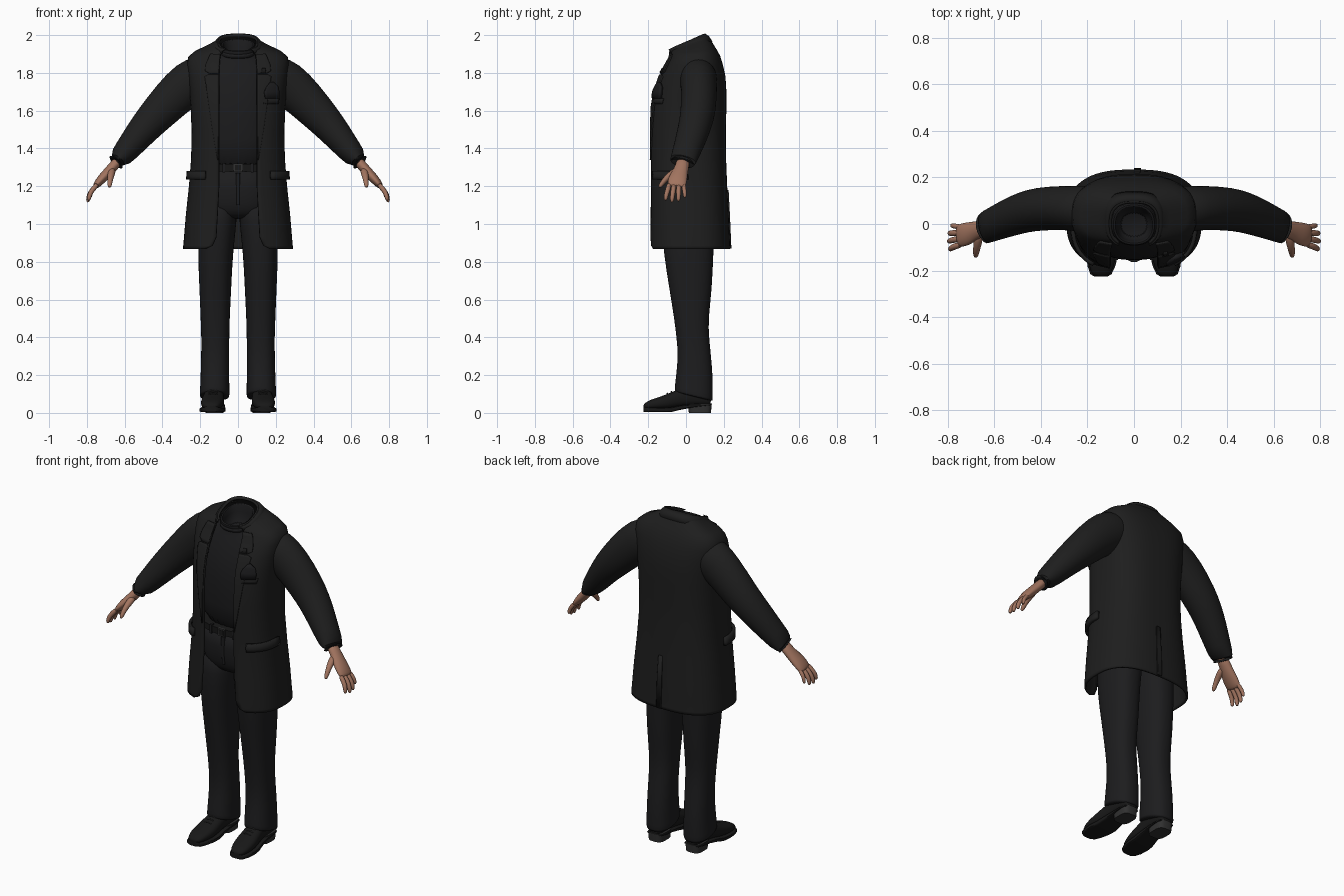
import bpy, bmesh, math
from mathutils import Vector

cube = bpy.data.objects.get("Cube")
if cube:
    bpy.data.objects.remove(cube, do_unlink=True)


def material(name, *rgb):
    m = bpy.data.materials.new(name)
    m.use_nodes = True
    m.diffuse_color = (*rgb, 1)
    m.node_tree.nodes["Principled BSDF"].inputs["Base Color"].default_value = (*rgb, 1)
    return m


COAT = material("coat_black", .013, .013, .013)
SHIRT = material("shirt_black", .011, .011, .012)
TROUSER = material("trouser_black", .012, .012, .013)
LEATHER = material("leather_black", .009, .009, .009)
SOLE = material("sole_grey", .03, .03, .03)
SKIN = material("skin", .36, .175, .115)


def skin_rings(name, rings, mat, closed=True, caps=True, mirror=False, sub=0, thick=0, angle=50):
    """Bridge rows of points into one surface."""
    bm = bmesh.new()
    rows = [[bm.verts.new(p) for p in r] for r in rings]
    n = len(rows[0])
    for a, b in zip(rows, rows[1:]):
        for i in range(n if closed else n - 1):
            j = (i + 1) % n
            bm.faces.new((a[i], a[j], b[j], b[i]))
    if closed and caps:
        bm.faces.new(rows[0])
        bm.faces.new(rows[-1])
    bmesh.ops.recalc_face_normals(bm, faces=bm.faces)
    mesh = bpy.data.meshes.new(name)
    bm.to_mesh(mesh)
    bm.free()
    ob = bpy.data.objects.new(name, mesh)
    bpy.context.collection.objects.link(ob)
    mesh.materials.append(mat)
    if thick:
        s = ob.modifiers.new("thickness", 'SOLIDIFY')
        s.thickness, s.offset = thick, 0
    if mirror:
        m = ob.modifiers.new("mirror", 'MIRROR')
        m.use_clip = False
        m.use_mirror_merge = False
    if sub:
        ob.modifiers.new("smooth", 'SUBSURF').levels = sub
        ob.modifiers["smooth"].render_levels = sub
    bpy.ops.object.select_all(action='DESELECT')
    ob.select_set(True)
    bpy.context.view_layer.objects.active = ob
    bpy.ops.object.shade_smooth_by_angle(angle=math.radians(angle))
    return ob


def oval(t, hx, yf, yb, p):
    """Point on a rounded-box outline; t = -90 degrees is the front."""
    c, s = math.cos(t), math.sin(t)
    x = hx * math.copysign(abs(c) ** p, c)
    return x, (yf + yb) / 2 + (yb - yf) / 2 * math.copysign(abs(s) ** p, s)


def body(name, sections, mat, p=.85, n=32, cx=0, **kw):
    """Upright loft; section = z, centre x, half width, front y, back y, tilt."""
    rings = []
    for z, cx, hx, yf, yb, tilt in sections:
        pts = [oval(math.tau * i / n, hx, yf, yb, p) for i in range(n)]
        rings.append([(x + cx, y, z + tilt * y) for x, y in pts])
    return skin_rings(name, rings, mat, **kw)


def tube(name, path, mat, n=16, **kw):
    """Limb along a path; point = x, y, z, radius across, radius in depth."""
    rings = []
    pts = [Vector(q[:3]) for q in path]
    for i, q in enumerate(path):
        d = (pts[min(i + 1, len(pts) - 1)] - pts[max(i - 1, 0)]).normalized()
        u = d.cross(Vector((0, 1, 0))).normalized()
        v = u.cross(d)
        angles = [math.tau * k / n for k in range(n)]
        rings.append([pts[i] + u * q[3] * math.cos(a) + v * q[4] * math.sin(a) for a in angles])
    return skin_rings(name, rings, mat, mirror=True, sub=1, **kw)


# Coat: z, half width, front y, back y, half opening, tilt
POW = .75
coat = [
    (.868, .285, -.19, .228, .17, 0), (.885, .284, -.19, .227, .135, 0),
    (.93, .28, -.19, .225, .115, 0), (1.05, .27, -.188, .22, .108, 0),
    (1.2, .254, -.186, .212, .1, 0), (1.35, .242, -.187, .206, .1, 0),
    (1.5, .24, -.187, .205, .1, 0), (1.62, .245, -.182, .208, .1, 0),
    (1.7, .25, -.168, .208, .1, 0), (1.78, .258, -.14, .203, .1, 0),
    (1.84, .264, -.108, .19, .098, 0), (1.88, .258, -.085, .175, .095, .05),
    (1.905, .225, -.08, .157, .09, .1), (1.932, .15, -.08, .13, .085, .25),
    (1.95, .105, -.085, .105, .08, .42), (1.963, .1, -.095, .09, .065, .42)]


def opening_angle(x, hx):
    return math.acos(min(1, (x / hx) ** (1 / POW)))


def open_shell(name, sections, thick, n=65):
    rings = []
    for z, hx, yf, yb, gap, tilt in sections:
        a = -opening_angle(gap, hx)
        span = math.pi - 2 * a
        pts = [oval(a + span * i / (n - 1), hx, yf, yb, POW) for i in range(n)]
        rings.append([(x, y, z + tilt * y) for x, y in pts])
    return skin_rings(name, rings, COAT, closed=False, thick=thick)


open_shell("coat_body", coat, .012)
open_shell("coat_collar", [(1.925, .14, -.088, .135, .085, .28), (1.945, .12, -.092, .118, .08, .38),
                           (1.962, .108, -.1, .098, .065, .42)], .012)


def panel(name, rows, mat=COAT, off=.008, back=False, mirror=True, thick=.009, n=9):
    """Cloth plate lying on the coat; row = z, inner x, outer x."""
    rings = []
    for z, x0, x1 in rows:
        k = max(i for i in range(len(coat) - 1) if coat[i][0] <= z)
        f = (z - coat[k][0]) / (coat[k + 1][0] - coat[k][0])
        hx, yf, yb = [coat[k][j] + f * (coat[k + 1][j] - coat[k][j]) for j in (1, 2, 3)]
        sign = 1 if back else -1
        a, b = opening_angle(x0, hx), opening_angle(x1, hx)
        rings.append([oval(sign * (a + (b - a) * i / (n - 1)), hx + off, yf - off, yb + off, POW)
                      + (z,) for i in range(n)])
    return skin_rings(name, rings, mat, closed=False, mirror=mirror, thick=thick, angle=30)


# Lapels, pockets and back vent
panel("lapels", [(1.34, .1, .104), (1.42, .1, .118), (1.5, .1, .13), (1.62, .1, .147),
                 (1.7, .1, .158), (1.78, .1, .17), (1.79, .1, .15)])
panel("upper_lapels", [(1.795, .098, .145), (1.81, .098, .168), (1.84, .096, .165),
                       (1.88, .093, .15), (1.9, .09, .14)])
panel("pocket_flaps", [(1.235, .165, .252), (1.25, .163, .252), (1.28, .163, .249)],
      off=.016, thick=.016)
panel("breast_pocket", [(1.635, .13, .205), (1.665, .128, .21)], mirror=False)
panel("pocket_square", [(1.665, .135, .2), (1.7, .13, .2), (1.725, .14, .195), (1.75, .158, .172)],
      SHIRT, off=.017, mirror=False, thick=.02)
panel("lapel_pin", [(1.8, .115, .14), (1.825, .12, .135)], LEATHER, off=.016, mirror=False)
panel("back_vent", [(.87, .001, .03), (1.05, .001, .03), (1.18, .001, .025)], back=True, mirror=False)

# Shirt with a hollow roll neck
body("shirt", [
    (1.28, 0, .2, -.145, .16, 0), (1.45, 0, .2, -.155, .16, 0), (1.62, 0, .205, -.158, .165, 0),
    (1.74, 0, .21, -.135, .165, 0), (1.83, 0, .2, -.1, .15, 0), (1.88, 0, .14, -.078, .12, .1),
    (1.905, 0, .094, -.078, .09, .25), (1.93, 0, .092, -.09, .085, .38),
    (1.95, 0, .09, -.092, .083, .38), (1.953, 0, .08, -.082, .075, .38),
    (1.92, 0, .072, -.072, .065, .3), (1.85, 0, .07, -.065, .06, .1)], SHIRT, sub=1)
body("roll_neck_fold", [
    (1.9, 0, .09, -.08, .085, .3), (1.905, 0, .096, -.09, .09, .33),
    (1.925, 0, .097, -.095, .09, .36), (1.932, 0, .09, -.088, .083, .38)], SHIRT, sub=1, caps=False)

# Trousers and belt
body("trouser_hips", [
    (1.31, 0, .2, -.146, .16, 0), (1.2, 0, .205, -.148, .17, 0),
    (1.1, 0, .2, -.14, .165, 0), (1.05, 0, .185, -.115, .15, 0),
    (1.025, 0, .12, -.08, .12, 0)], TROUSER, sub=1)
body("trouser_legs", [
    (1.14, .1, .095, -.128, .15, 0), (1.02, .107, .102, -.13, .155, 0),
    (.85, .12, .093, -.12, .145, 0), (.65, .12, .084, -.087, .138, 0),
    (.5, .121, .077, -.063, .118, 0), (.4, .12, .074, -.05, .122, 0),
    (.3, .121, .074, -.042, .133, 0), (.2, .122, .076, -.052, .141, 0),
    (.15, .123, .077, -.058, .142, -.1), (.1, .124, .079, -.06, .142, -.25),
    (.096, .124, .079, -.06, .142, -.25)], TROUSER, mirror=True, sub=1)
body("trouser_fly", [(1.27, 0, .012, -.152, -.13, 0), (1.1, 0, .008, -.147, -.12, 0)], TROUSER)
body("belt", [(z, 0, hx, yf, .165, 0) for z, hx, yf in
              ((1.278, .2, -.145), (1.279, .206, -.153), (1.317, .206, -.155), (1.318, .2, -.147))], LEATHER)
for name, w, h, y, mat in (("buckle", .024, .022, -.16, SOLE), ("buckle_centre", .016, .014, -.163, LEATHER)):
    skin_rings(name, [[(sx * w, y + d, 1.298 + sz * h) for sx, sz in
                       ((-1, -1), (1, -1), (1, 1), (-1, 1))] for d in (0, .012)], mat)
for i, x in enumerate((-.075, .075)):
    skin_rings(f"belt_loop_{i}", [[(x + sx * .007, y, 1.298 + sz * .026) for sx, sz in
                                   ((-1, -1), (1, -1), (1, 1), (-1, 1))] for y in (-.155, -.13)], TROUSER)

# Sleeves with cuffs
tube("sleeves", [
    (.15, .06, 1.79, .09, .1), (.215, .065, 1.775, .125, .1), (.305, .07, 1.71, .115, .095),
    (.41, .065, 1.6, .1, .094), (.475, .05, 1.53, .089, .088), (.53, .03, 1.465, .079, .083),
    (.59, .005, 1.39, .066, .075), (.645, -.018, 1.328, .056, .069),
    (.65, -.02, 1.322, .054, .067), (.64, -.016, 1.333, .045, .055)], COAT, n=24)

# Hands
tube("palms", [
    (.625, -.012, 1.345, .028, .038), (.665, -.022, 1.3, .027, .036), (.695, -.034, 1.265, .027, .045),
    (.725, -.045, 1.235, .025, .052), (.75, -.05, 1.205, .019, .05), (.757, -.052, 1.196, .012, .042)], SKIN)
for i, (name, length) in enumerate((("index", .95), ("middle", 1.05), ("ring", 1), ("little", .8))):
    y, spread = -.088 + .025 * i, -.02 + .009 * i
    r = .0135 if name != "little" else .0115
    tube(name + "_fingers", [(.74 + dx * length, y + spread * f, 1.215 - dz * length, r * k, r * k)
         for dx, dz, f, k in ((0, 0, 0, 1), (.032, .035, .4, 1.05), (.047, .06, .8, .95),
                              (.052, .085, 1, .85), (.052, .096, 1.05, .4))], SKIN, n=10)
tube("thumbs", [(.665, -.035, 1.29, .02, .018), (.67, -.07, 1.27, .021, .02), (.675, -.1, 1.247, .017, .016),
                (.678, -.122, 1.222, .014, .014), (.68, -.137, 1.2, .011, .011),
                (.68, -.141, 1.193, .005, .005)], SKIN, n=10)

# Shoes: y, centre x, half width, bottom, top
shoe = [(-.226, .142, .022, .025, .04), (-.215, .142, .04, .02, .056), (-.18, .14, .054, .018, .073),
        (-.13, .136, .062, .018, .088), (-.08, .132, .06, .02, .108), (-.03, .128, .054, .03, .13),
        (.03, .125, .05, .035, .15), (.09, .124, .05, .035, .15), (.125, .124, .042, .035, .14),
        (.132, .124, .03, .04, .12)]


def along_foot(name, rows, mat, p, sub):
    rings = [[(cx + x, y, z) for x, z in (oval(math.tau * i / 20, hx, lo, hi, p) for i in range(20))]
             for y, cx, hx, lo, hi in rows]
    return skin_rings(name, rings, mat, mirror=True, sub=sub)


along_foot("shoes", shoe, LEATHER, .8, 1)
along_foot("shoe_soles", [(y, cx, hx + .006, max(.004, lo - .02) + max(0, y + .08) * .12, lo + .01)
                          for y, cx, hx, lo, hi in shoe], LEATHER, .35, 0)
body("shoe_heels", [(0, .124, .047, .015, .132, 0), (.05, .124, .05, .01, .137, 0)], SOLE, p=.6, mirror=True)

# Laces across the instep
for i in range(3):
    y, z = -.1 + .022 * i, .104 + .009 * i
    tube(f"shoe_laces_{i}", [(.105, y, z - .008, .004, .004), (.132, y, z + .003, .004, .004),
                             (.158, y, z - .008, .004, .004)], SOLE, n=8)
